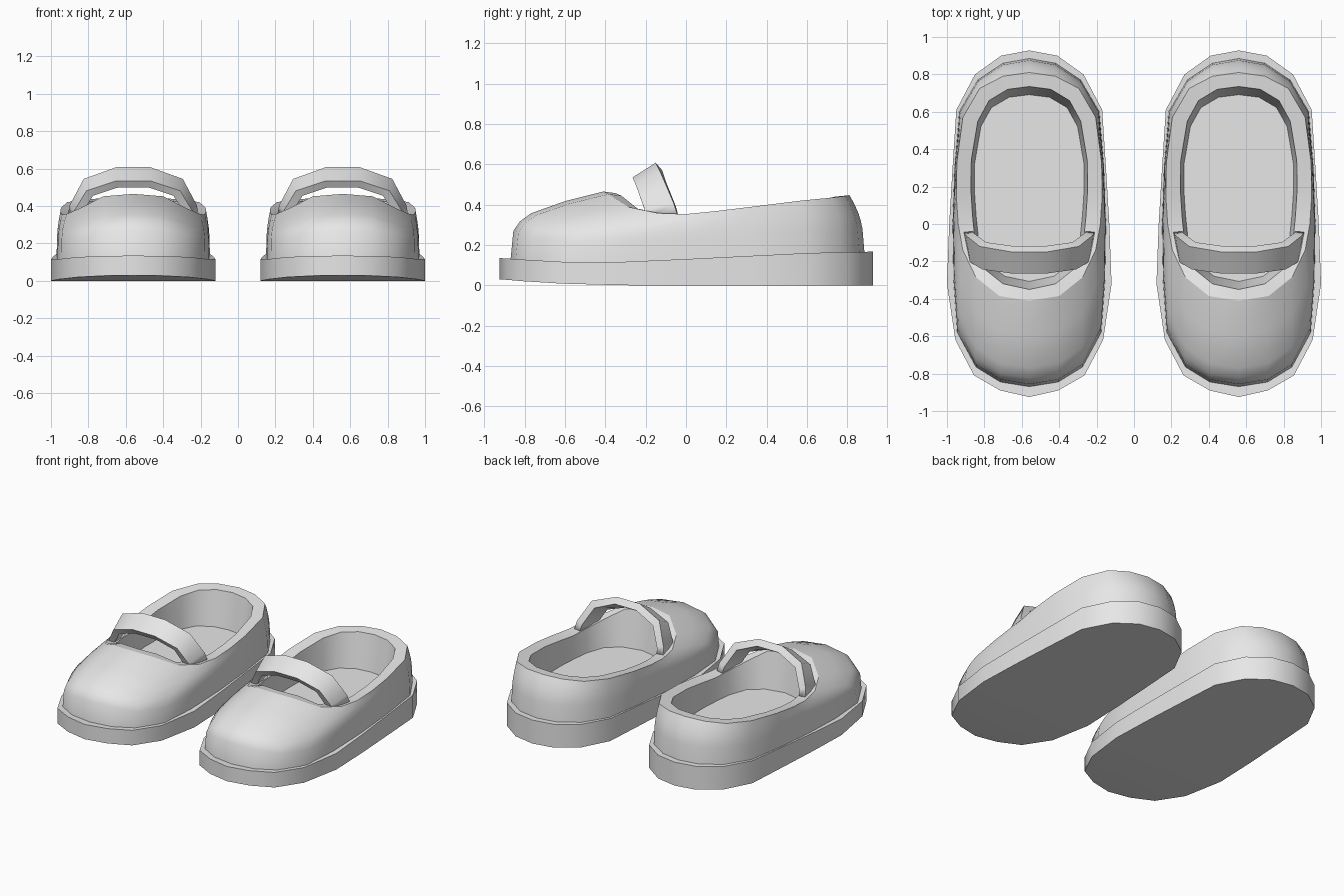
import bpy, bmesh
from mathutils import Vector

if "Cube" in bpy.data.objects:
    bpy.data.objects.remove(bpy.data.objects["Cube"])

grey = bpy.data.materials.new("plain grey")
grey.diffuse_color = (0.8, 0.8, 0.8, 1)
grey.use_nodes = True
grey.node_tree.nodes["Principled BSDF"].inputs["Base Color"].default_value = grey.diffuse_color


def interp(table, y):
    """Piecewise linear lookup in a list of (y, value)."""
    if y <= table[0][0]:
        return table[0][1]
    for (a, va), (b, vb) in zip(table, table[1:]):
        if y <= b:
            return va + (vb - va) * (y - a) / (b - a)
    return table[-1][1]


def finish(bm, name, x):
    bmesh.ops.recalc_face_normals(bm, faces=bm.faces)
    for f in bm.faces:
        f.smooth = True
    me = bpy.data.meshes.new(name)
    bm.to_mesh(me)
    bm.free()
    me.materials.append(grey)
    ob = bpy.data.objects.new(name, me)
    ob.location.x = x
    bpy.context.collection.objects.link(ob)
    return ob


def loft(name, halves, sharp, x):
    """Skin mirrored half outlines (toe to heel) and cap the first and last ring."""
    bm = bmesh.new()
    rings = []
    for half in halves:
        full = list(half) + [(-p[0], p[1], p[2]) for p in half[-2:0:-1]]
        rings.append([bm.verts.new(p) for p in full])
    n, m = len(rings[0]), len(halves[0]) - 1
    for a, b in zip(rings, rings[1:]):
        for i in range(n):
            j = (i + 1) % n
            bm.faces.new((a[i], a[j], b[j], b[i]))
    for r in (rings[0], rings[-1]):
        for i in range(m):
            quad = [r[i], r[i + 1], r[(n - i - 1) % n], r[(n - i) % n]]
            bm.faces.new(list(dict.fromkeys(quad)))
    for k in sharp:
        for i in range(n):
            bm.edges.get((rings[k][i], rings[k][(i + 1) % n])).smooth = False
    return finish(bm, name, x)


# Heights of the sole along its length
SOLE_TOP = [(-0.92, 0.135), (-0.7, 0.12), (-0.45, 0.11), (0, 0.13), (0.6, 0.16), (0.93, 0.167)]
SOLE_LOW = [(-0.92, 0.03), (-0.75, 0.015), (-0.5, 0.003), (-0.3, 0.0)]

# Half outlines, toe to heel
SOLE = [(0, -0.925), (0.155, -0.89), (0.295, -0.81), (0.395, -0.62), (0.44, -0.32), (0.428, 0.0),
        (0.41, 0.3), (0.39, 0.61), (0.29, 0.80), (0.15, 0.90), (0, 0.928)]
BASE = [(0, -0.87), (0.155, -0.845), (0.285, -0.765), (0.385, -0.58), (0.405, -0.30), (0.41, 0.0),
        (0.40, 0.3), (0.375, 0.6), (0.275, 0.77), (0.14, 0.86), (0, 0.885)]
RIM = [(0, -0.41, 0.465), (0.16, -0.385, 0.452), (0.285, -0.285, 0.388), (0.355, -0.14, 0.358),
       (0.38, 0.0, 0.353), (0.39, 0.15, 0.368), (0.387, 0.33, 0.39), (0.355, 0.57, 0.42),
       (0.265, 0.725, 0.435), (0.14, 0.79, 0.443), (0, 0.81, 0.447)]
MOUTH = [(0, -0.35), (0.14, -0.32), (0.24, -0.24), (0.29, -0.09), (0.303, 0.04), (0.312, 0.18),
         (0.31, 0.34), (0.275, 0.55), (0.215, 0.66), (0.115, 0.72), (0, 0.735)]

sole_rings = [[(x, y, interp(SOLE_LOW, y)) for x, y in SOLE],
              [(x, y, interp(SOLE_TOP, y)) for x, y in SOLE]]

# Upper: rounded toe blending into straighter side and heel walls
upper_rings = []
for h, v in [(0, 0), (0.03, 0.42), (0.10, 0.56), (0.22, 0.68), (0.59, 0.86), (1, 1)]:
    ring = []
    for i, ((bx, by), rim) in enumerate(zip(BASE, RIM)):
        bulge = interp([(2, 1.0), (6, 0.3)], i)
        hh = h * bulge + v * v * (1 - bulge)
        b = Vector((bx, by, interp(SOLE_TOP, by) - 0.004))
        r = Vector(rim)
        p = b.lerp(r, hh)
        p.z = b.z + (r.z - b.z) * v
        ring.append(tuple(p))
    upper_rings.append(ring)
upper_rings.append([(x, y, r[2] - 0.008) for (x, y), r in zip(MOUTH, RIM)])
upper_rings.append([(x * 0.94, 0.19 + (y - 0.19) * 0.92, 0.19) for x, y in MOUTH])

# Strap stations: back edge, front edge, inner front edge, inner back edge
STRAP = [
    [(0.09, -0.15, 0.608), (0.09, -0.265, 0.535), (0.085, -0.24, 0.498), (0.085, -0.118, 0.57)],
    [(0.265, -0.12, 0.545), (0.25, -0.243, 0.482), (0.215, -0.225, 0.455), (0.23, -0.098, 0.51)],
    [(0.34, -0.06, 0.405), (0.315, -0.205, 0.375), (0.275, -0.2, 0.36), (0.295, -0.05, 0.39)],
    [(0.352, -0.04, 0.34), (0.325, -0.19, 0.34), (0.285, -0.19, 0.335), (0.305, -0.035, 0.335)],
]


def strap(name, x):
    bm = bmesh.new()
    left = [[(-p[0], p[1], p[2]) for p in s] for s in reversed(STRAP)]
    secs = [[bm.verts.new(p) for p in s] for s in left + STRAP]
    for a, b in zip(secs, secs[1:]):
        for i in range(4):
            j = (i + 1) % 4
            bm.faces.new((a[i], a[j], b[j], b[i]))
            e = bm.edges.get((a[i], b[i]))
            e.smooth = False
    for a, b in zip(secs, secs[1:]):
        for i in range(4):
            bm.edges.get((a[i], b[i])).smooth = False
    for s in (secs[0], secs[-1]):
        bm.faces.new(s)
    return finish(bm, name, x)


# The pair
for side, x in (("left", -0.56), ("right", 0.56)):
    loft(side + "_sole", sole_rings, (0, 1), x)
    loft(side + "_upper", upper_rings, (0, 5, 6, 7), x)
    strap(side + "_strap", x)
